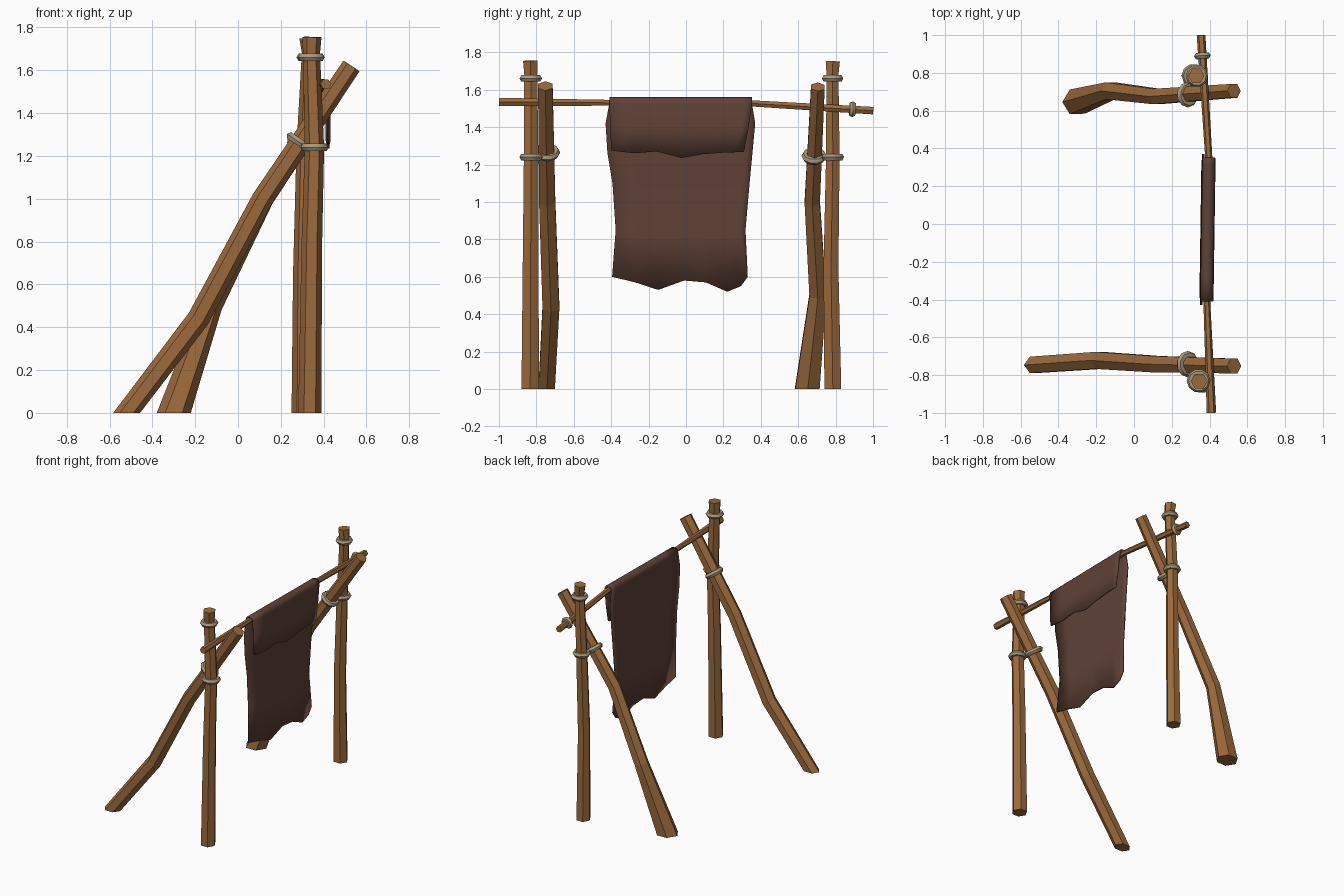
import bpy, bmesh, math
from mathutils import Vector

if "Cube" in bpy.data.objects:
    bpy.data.objects.remove(bpy.data.objects["Cube"])


def material(name, rgb):
    m = bpy.data.materials.new(name)
    m.diffuse_color = (*rgb, 1)
    m.use_nodes = True
    m.node_tree.nodes["Principled BSDF"].inputs["Base Color"].default_value = m.diffuse_color
    return m


WOOD = material("wood", (0.33, 0.145, 0.045))
ROPE = material("rope", (0.40, 0.32, 0.20))
CLOTH = material("brown_cloth", (0.115, 0.054, 0.038))


def finish(name, bm, mat):
    bmesh.ops.recalc_face_normals(bm, faces=bm.faces)
    me = bpy.data.meshes.new(name)
    bm.to_mesh(me)
    bm.free()
    me.materials.append(mat)
    ob = bpy.data.objects.new(name, me)
    bpy.context.collection.objects.link(ob)
    return ob


def log(name, path, sides=6, grounded=True, turn=0.0):
    """Faceted log through (x, y, z, radius) points; grounded ends are cut flat at z = 0."""
    bm = bmesh.new()
    pts = [Vector(p[:3]) for p in path]
    rings = []
    for i, p in enumerate(pts):
        t = (pts[min(i + 1, len(pts) - 1)] - pts[max(i - 1, 0)]).normalized()
        ref = Vector((0, 0, 1)) if abs(t.y) > 0.8 else Vector((0, 1, 0))
        u = t.cross(ref).normalized()
        v = t.cross(u)
        ring = []
        for k in range(sides):
            a = 2 * math.pi * k / sides + turn
            co = p + (u * math.cos(a) + v * math.sin(a)) * path[i][3]
            if grounded and i == 0:
                co -= t * (co.z / t.z)
            ring.append(bm.verts.new(co))
        rings.append(ring)
    for r0, r1 in zip(rings, rings[1:]):
        for k in range(sides):
            j = (k + 1) % sides
            bm.faces.new((r0[k], r0[j], r1[j], r1[k]))
    bm.faces.new(rings[0])
    bm.faces.new(rings[-1])
    return finish(name, bm, WOOD)


def rope_ring(name, loc, axis, major, minor=0.02):
    rot = Vector(axis).to_track_quat('Z', 'Y').to_euler()
    bpy.ops.mesh.primitive_torus_add(location=loc, rotation=rot, major_segments=10,
                                     minor_segments=6, major_radius=major, minor_radius=minor)
    ob = bpy.context.object
    ob.name = name
    ob.data.materials.append(ROPE)
    bpy.ops.object.shade_smooth_by_angle(angle=math.radians(40))


# Upright posts
log("front_post", [(0.335, -0.833, 0, 0.054), (0.345, -0.83, 0.8, 0.048),
                   (0.357, -0.828, 1.24, 0.045), (0.343, -0.83, 1.68, 0.04),
                   (0.345, -0.832, 1.755, 0.045)])
log("back_post", [(0.302, 0.785, 0, 0.052), (0.303, 0.775, 0.65, 0.046),
                  (0.315, 0.785, 1.24, 0.042), (0.335, 0.783, 1.68, 0.037),
                  (0.33, 0.785, 1.75, 0.043)])

# Leaning braces
log("front_brace", [(-0.52, -0.745, 0, 0.05), (-0.185, -0.722, 0.44, 0.052),
                    (0.115, -0.742, 1.0, 0.05), (0.53, -0.752, 1.62, 0.045)])
log("back_brace", [(-0.30, 0.648, 0, 0.075), (-0.125, 0.705, 0.5, 0.052),
                   (0.12, 0.675, 1.0, 0.047), (0.53, 0.705, 1.615, 0.042)])

# Crossbar
BAR = [(0.41, -1.0, 1.535, 0.025), (0.385, -0.4, 1.53, 0.018),
       (0.396, 0.35, 1.527, 0.019), (0.355, 1.0, 1.488, 0.023)]
log("crossbar", BAR, grounded=False)

# Rope lashings
up = (0, 0, 1)
lean = (0.56, 0, 0.83)
rope_ring("front_post_top_rope", (0.342, -0.83, 1.66), up, 0.043)
rope_ring("back_post_top_rope", (0.333, 0.784, 1.66), up, 0.04)
rope_ring("front_post_rope", (0.358, -0.828, 1.24), up, 0.046)
rope_ring("back_post_rope", (0.315, 0.785, 1.24), up, 0.043)
rope_ring("front_brace_rope", (0.285, -0.742, 1.265), lean, 0.05)
rope_ring("back_brace_rope", (0.285, 0.685, 1.245), lean, 0.048)
rope_ring("crossbar_end_rope", (0.362, 0.89, 1.495), (-0.06, 1, -0.05), 0.026, 0.018)

# Hide draped over the crossbar: rows of (x offset from bar, z, left y, right y)
rows = [(0.03, 1.26, -0.40, 0.31), (0.03, 1.40, -0.405, 0.335)]
for k in range(7):
    a = math.pi * k / 6
    rows.append((0.028 * math.cos(a), 1.527 + 0.027 * math.sin(a), -0.41, 0.352))
rows += [(-0.029, 1.42, -0.43, 0.37), (-0.029, 1.26, -0.42, 0.355),
         (-0.031, 1.10, -0.393, 0.34), (-0.033, 0.85, -0.376, 0.318),
         (-0.02, 0.57, -0.395, 0.33)]
COLS = [0, 0.17, 0.34, 0.53, 0.69, 0.85, 0.95, 1]
FLAP_EDGE = [0.015, 0, 0.01, -0.025, -0.005, 0.004, 0.006, 0.008]
LONG_EDGE = [0.03, 0, -0.04, 0.01, 0, -0.05, -0.02, 0.03]
bm = bmesh.new()
grid = []
for i, (dx, z, y0, y1) in enumerate(rows):
    line = []
    for c, f in enumerate(COLS):
        y = y0 + (y1 - y0) * f
        bar_x = 0.385 + 0.011 * (y + 0.4) / 0.75
        edge = FLAP_EDGE[c] if i == 0 else LONG_EDGE[c] if i == len(rows) - 1 else 0
        line.append(bm.verts.new((bar_x + dx, y, z + edge)))
    grid.append(line)
for a, b in zip(grid, grid[1:]):
    for c in range(len(COLS) - 1):
        bm.faces.new((a[c], a[c + 1], b[c + 1], b[c]))
hide = finish("draped_hide", bm, CLOTH)
solid = hide.modifiers.new("thickness", 'SOLIDIFY')
solid.thickness = 0.012
solid.offset = 0
bpy.ops.object.select_all(action='DESELECT')
bpy.context.view_layer.objects.active = hide
hide.select_set(True)
bpy.ops.object.shade_smooth_by_angle(angle=math.radians(40))
